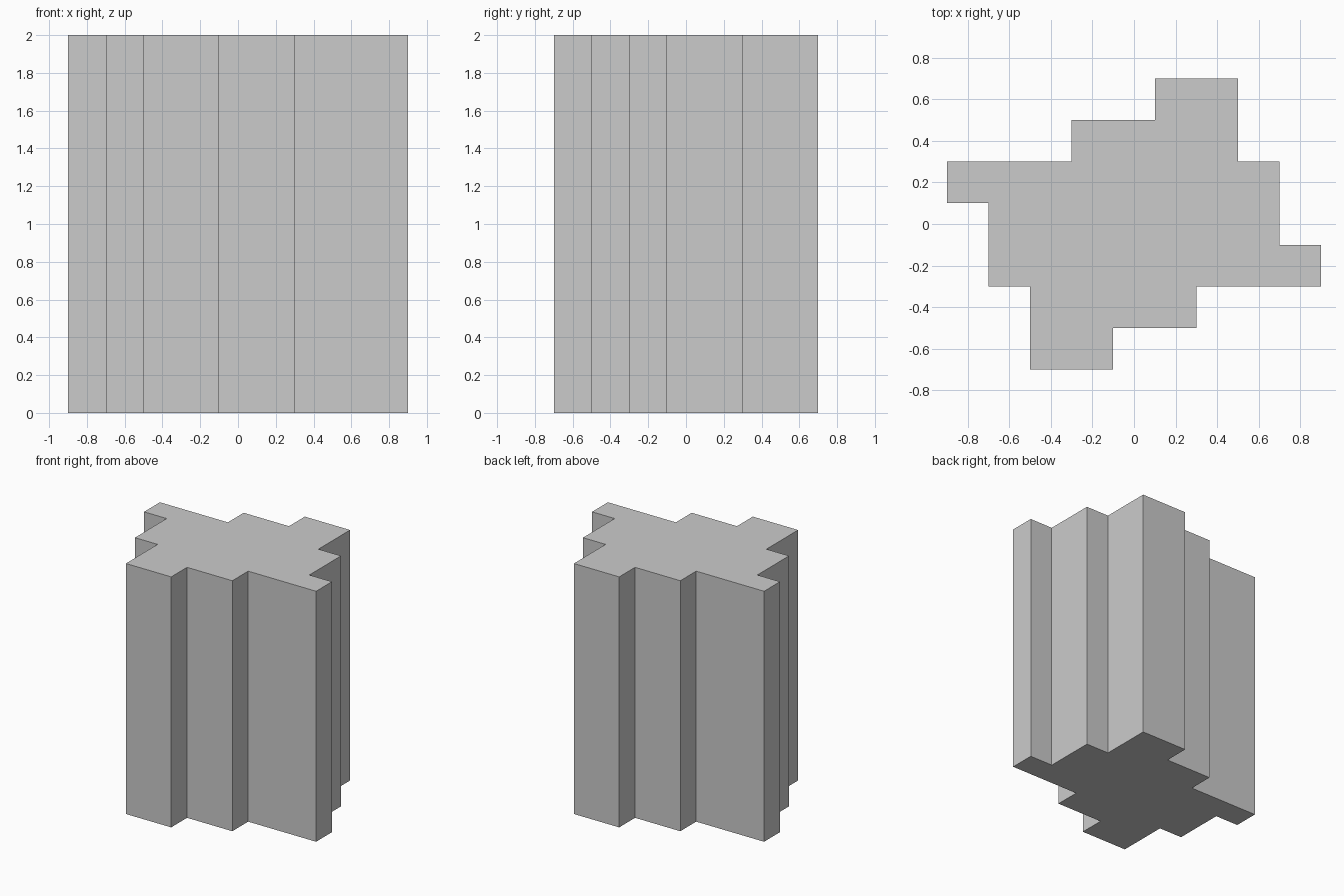
import bpy
import bmesh

cube = bpy.data.objects.get("Cube")
if cube:
    bpy.data.objects.remove(cube, do_unlink=True)

HEIGHT = 2.0

# Plain grey material
grey = bpy.data.materials.new("plain grey")
grey.use_nodes = True
colour = (0.6, 0.6, 0.6, 1.0)
grey.diffuse_color = colour
grey.node_tree.nodes["Principled BSDF"].inputs["Base Color"].default_value = colour

# Half of the stepped outline; the other half is its half-turn copy
half = [(-0.5, -0.7), (-0.1, -0.7), (-0.1, -0.5), (0.3, -0.5), (0.3, -0.3),
        (0.9, -0.3), (0.9, -0.1), (0.7, -0.1), (0.7, 0.3), (0.5, 0.3)]
outline = half + [(-x, -y) for x, y in half]

# Extrude the outline into a straight column
bm = bmesh.new()
base = bm.faces.new([bm.verts.new((x, y, 0)) for x, y in outline])
top = bmesh.ops.extrude_face_region(bm, geom=[base], use_keep_orig=True)
top_verts = [v for v in top["geom"] if isinstance(v, bmesh.types.BMVert)]
bmesh.ops.translate(bm, verts=top_verts, vec=(0, 0, HEIGHT))
bmesh.ops.recalc_face_normals(bm, faces=bm.faces)

mesh = bpy.data.meshes.new("stepped_column")
bm.to_mesh(mesh)
bm.free()
mesh.materials.append(grey)
column = bpy.data.objects.new("stepped_column", mesh)
bpy.context.collection.objects.link(column)
